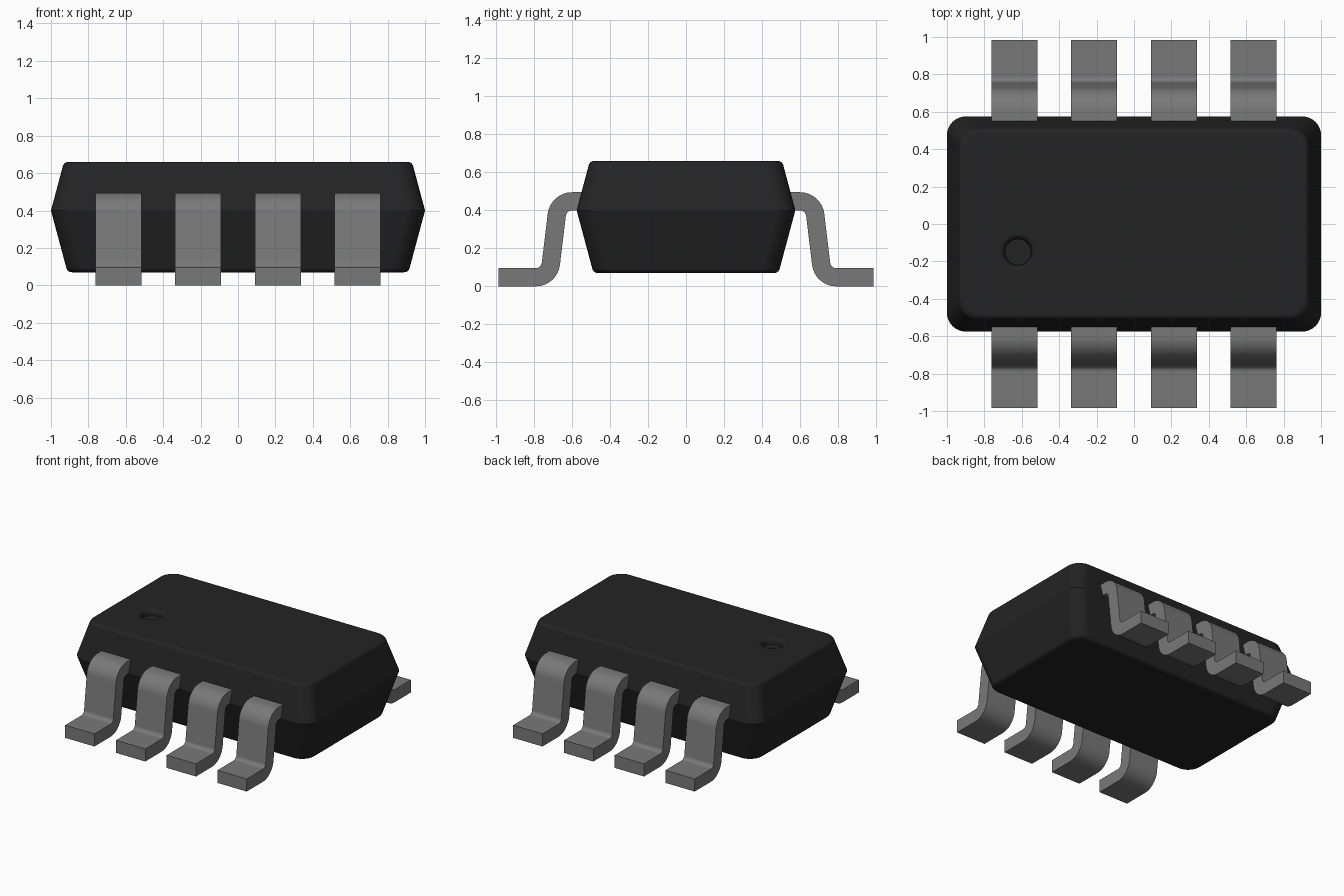
import bpy, bmesh, math
from math import sin, cos, radians, pi

if "Cube" in bpy.data.objects:
    bpy.data.objects.remove(bpy.data.objects["Cube"])


def material(name, rgb):
    m = bpy.data.materials.new(name)
    m.use_nodes = True
    m.diffuse_color = (*rgb, 1)
    bsdf = next(n for n in m.node_tree.nodes if n.type == 'BSDF_PRINCIPLED')
    bsdf.inputs["Base Color"].default_value = (*rgb, 1)
    return m


black = material("black plastic", (0.017, 0.017, 0.017))
metal = material("grey metal", (0.19, 0.19, 0.19))


def finish(bm, name, mat):
    """Turn a bmesh into a smooth object with sharp creases kept."""
    bmesh.ops.recalc_face_normals(bm, faces=bm.faces)
    me = bpy.data.meshes.new(name)
    bm.to_mesh(me)
    bm.free()
    me.materials.append(mat)
    ob = bpy.data.objects.new(name, me)
    bpy.context.collection.objects.link(ob)
    bpy.ops.object.select_all(action='DESELECT')
    ob.select_set(True)
    bpy.context.view_layer.objects.active = ob
    bpy.ops.object.shade_smooth_by_angle(angle=radians(25))
    wn = ob.modifiers.new("flat face normals", 'WEIGHTED_NORMAL')
    wn.keep_sharp = True
    return ob


def rounded_rect(hx, hy, r, seg=8):
    pts = []
    for k, (sx, sy) in enumerate([(1, 1), (-1, 1), (-1, -1), (1, -1)]):
        for i in range(seg + 1):
            a = pi / 2 * (k + i / seg)
            pts.append((sx * (hx - r) + r * cos(a), sy * (hy - r) + r * sin(a)))
    return pts


def loft(bm, rings):
    """Skin successive closed rings of points; returns the vertex rings."""
    vr = [[bm.verts.new(p) for p in ring] for ring in rings]
    for a, b in zip(vr, vr[1:]):
        n = len(a)
        for i in range(n):
            bm.faces.new((a[i], a[(i + 1) % n], b[(i + 1) % n], b[i]))
    return vr


def ring_edges(bm, ring):
    return [bm.edges.get((ring[i - 1], ring[i])) for i in range(len(ring))]


# Body: drafted halves meeting at a waist, rounded top and bottom rims
TOP, WAIST, BOTTOM, FILLET = 0.66, 0.40, 0.07, 0.03
draft = radians(15)


def rim(height):
    """(inset, distance from waist) along the fillet of one half."""
    zc = height - FILLET
    c = (zc + FILLET * sin(draft) - 0) * math.tan(draft) + FILLET * cos(draft)
    angles = [draft + (pi / 2 - draft) * i / 5 for i in range(6)]
    return [(c - FILLET * cos(a), zc + FILLET * sin(a)) for a in angles]


profile = [(d, WAIST - h) for d, h in reversed(rim(WAIST - BOTTOM))]
profile += [(0, WAIST)]
profile += [(d, WAIST + h) for d, h in rim(TOP - WAIST)]

bm = bmesh.new()
rings = loft(bm, [[(x, y, z) for x, y in rounded_rect(1 - d, 0.575 - d, 0.1)]
                  for d, z in profile])
bm.faces.new(rings[0])

# Pin one dimple: rounded lip and flat floor, sunk into the top face
dimple = [(0.098, 0), (0.088, 0.003), (0.078, 0.011), (0.072, 0.022), (0.07, 0.045)]
dents = loft(bm, [[(-0.62 + r * cos(2 * pi * i / 32), -0.15 + r * sin(2 * pi * i / 32), TOP - d)
                   for i in range(32)] for r, d in dimple])
bm.faces.new(dents[-1])
bmesh.ops.triangle_fill(bm, use_beauty=True, normal=(0, 0, 1),
                        edges=ring_edges(bm, rings[-1]) + ring_edges(bm, dents[0]))
finish(bm, "body", black)

# Gull-wing lead cross-section: two opposite bends joined by a slanted leg
R_OUT, R_IN, SEG = 0.128, 0.032, 8
lean = radians(6.5)
upper, lower = (0.60, 0.367), (0.79, 0.128)


def arc(c, r, a0, a1):
    return [(c[0] + r * cos(a0 + (a1 - a0) * i / SEG),
             c[1] + r * sin(a0 + (a1 - a0) * i / SEG)) for i in range(SEG + 1)]


outer = [(0.50, 0.495)] + arc(upper, R_OUT, pi / 2, lean) \
    + arc(lower, R_IN, pi + lean, 1.5 * pi) + [(0.985, 0.096)]
inner = [(0.985, 0.0)] + arc(lower, R_OUT, 1.5 * pi, pi + lean) \
    + arc(upper, R_IN, lean, pi / 2) + [(0.50, 0.399)]
section = outer + inner

# Four leads on each long side
for side, sy in (("front", -1), ("back", 1)):
    for n, x in enumerate((-0.64, -0.213, 0.213, 0.64), 1):
        bm = bmesh.new()
        ends = loft(bm, [[(x + dx, sy * y, z) for y, z in section]
                         for dx in (-0.123, 0.123)])
        for end in ends:
            bm.faces.new(end)
        finish(bm, f"{side}_lead_{n}", metal)
